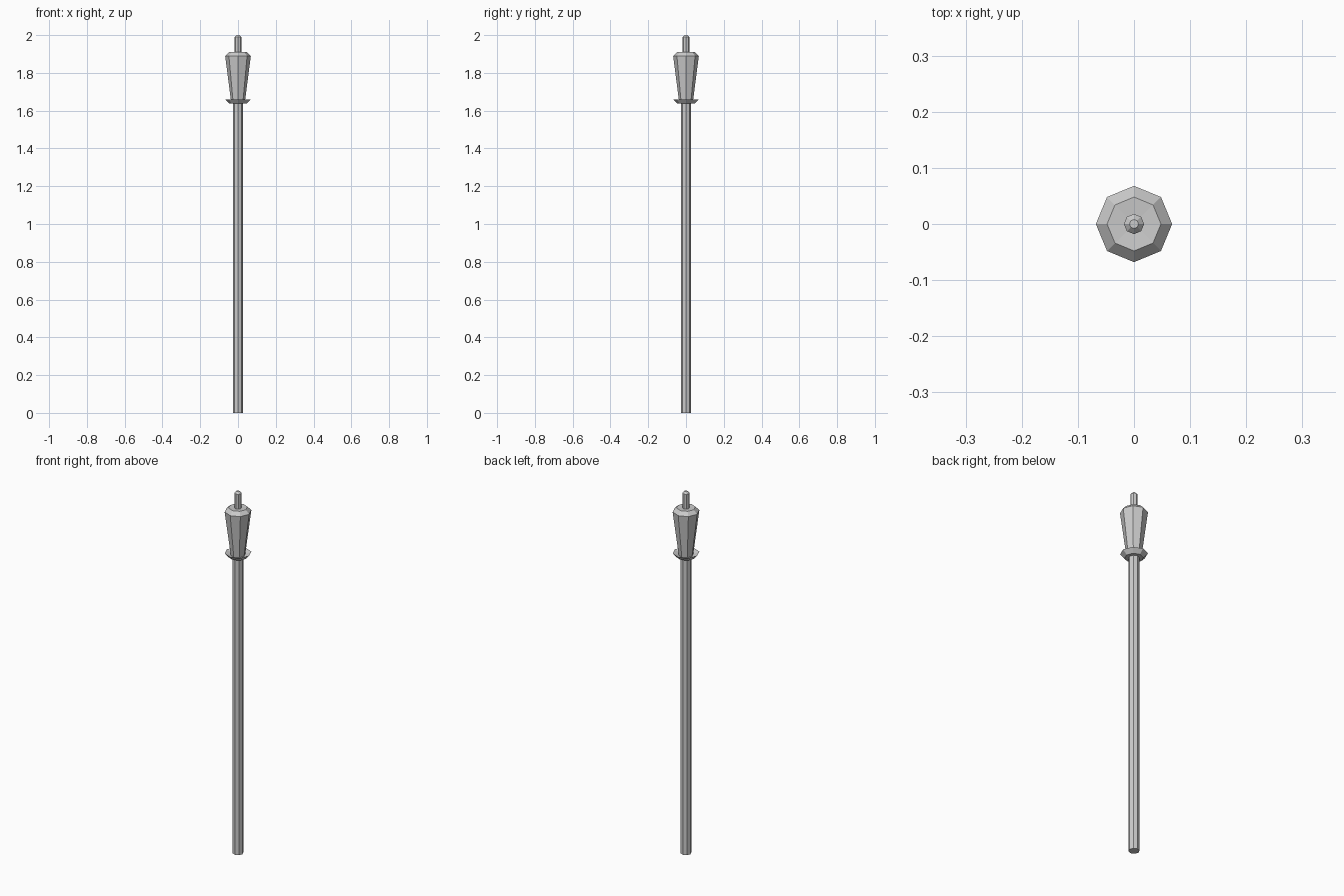
import bpy, bmesh, math

if "Cube" in bpy.data.objects:
    bpy.data.objects.remove(bpy.data.objects["Cube"])

SIDES = 8

def lathe(name, profile):
    """Revolve (radius, z) points into an eight-sided solid; radius 0 makes a centre point."""
    bm = bmesh.new()
    rings = []
    for r, z in profile:
        if r == 0:
            rings.append([bm.verts.new((0, 0, z))] * SIDES)
        else:
            rings.append([bm.verts.new((r * math.cos(math.tau * i / SIDES),
                                        r * math.sin(math.tau * i / SIDES), z))
                          for i in range(SIDES)])
    for a, b in zip(rings, rings[1:]):
        for i in range(SIDES):
            j = (i + 1) % SIDES
            bm.faces.new(list(dict.fromkeys((a[i], a[j], b[j], b[i]))))
    bmesh.ops.recalc_face_normals(bm, faces=bm.faces)
    mesh = bpy.data.meshes.new(name)
    bm.to_mesh(mesh)
    bm.free()
    obj = bpy.data.objects.new(name, mesh)
    bpy.context.collection.objects.link(obj)
    return obj

# Long pole
lathe("pole", [(0, 0), (0.027, 0), (0.027, 1.645), (0, 1.645)])

# Flared collar under the head
lathe("collar", [(0, 1.637), (0.046, 1.637), (0.068, 1.66), (0.036, 1.648), (0, 1.648)])

# Tapered fuel holder with bevelled, slightly dished top
lathe("torch_head", [(0, 1.642), (0.036, 1.642), (0.068, 1.89), (0.048, 1.91),
                     (0.018, 1.908), (0, 1.908)])

# Wick with chamfered tip
lathe("wick", [(0, 1.90), (0.018, 1.90), (0.018, 1.99), (0.008, 2.0), (0, 2.0)])
